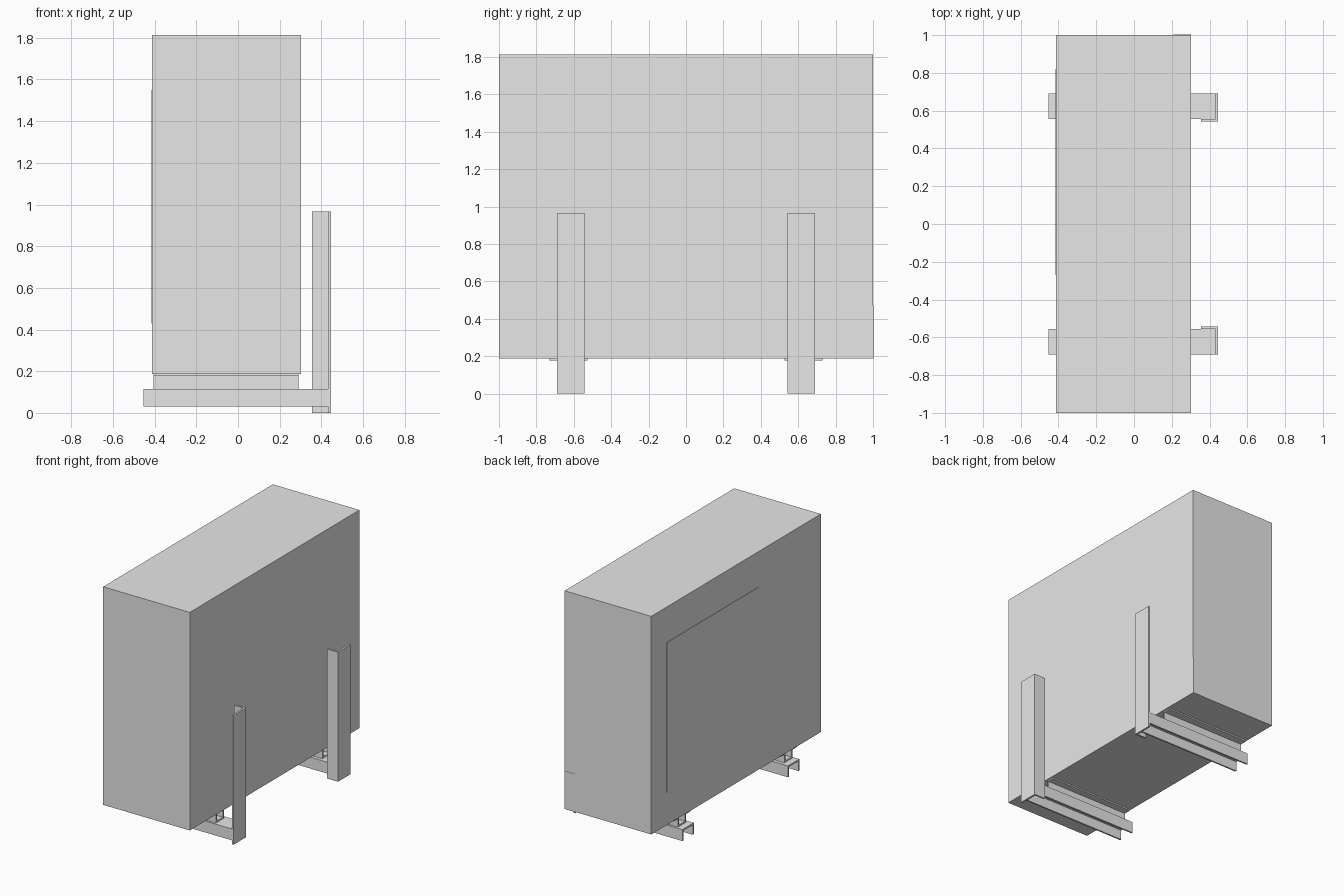
import bpy, bmesh
from mathutils import Vector

if "Cube" in bpy.data.objects:
    bpy.data.objects.remove(bpy.data.objects["Cube"])

grey = bpy.data.materials.new("plain grey")
grey.use_nodes = True
COLOUR = (0.8, 0.8, 0.8, 1)
grey.diffuse_color = COLOUR
grey.node_tree.nodes["Principled BSDF"].inputs["Base Color"].default_value = COLOUR


def extrude(name, points, direction):
    """Closed 3D outline pushed along a direction into a solid part."""
    bm = bmesh.new()
    face = bm.faces.new([bm.verts.new(p) for p in points])
    moved = bmesh.ops.extrude_face_region(bm, geom=[face])["geom"]
    bmesh.ops.translate(bm, vec=Vector(direction),
                        verts=[v for v in moved if isinstance(v, bmesh.types.BMVert)])
    bmesh.ops.recalc_face_normals(bm, faces=bm.faces)
    mesh = bpy.data.meshes.new(name)
    bm.to_mesh(mesh)
    bm.free()
    mesh.materials.append(grey)
    obj = bpy.data.objects.new(name, mesh)
    bpy.context.collection.objects.link(obj)
    return obj


def box(name, x0, x1, y0, y1, z0, z1):
    corners = [(x0, y0, z0), (x1, y0, z0), (x1, y1, z0), (x0, y1, z0)]
    return extrude(name, corners, (0, 0, z1 - z0))


def along_x(name, profile, side, x0, x1):
    return extrude(name, [(x0, side * y, z) for y, z in profile], (x1 - x0, 0, 0))


# Cabinet with its thin raised panels
BACK, FACE, BASE, TOP = -0.413, 0.302, 0.187, 1.814
box("cabinet", BACK, FACE, -1, 1, BASE, TOP)
box("side_panel", BACK - 0.003, BACK + 0.01, -0.27, 0.82, 0.43, 1.55)
box("end_cover", 0.21, FACE, 0.99, 1.002, BASE, 0.47)

T = 0.012                    # sheet thickness
OUT, IN = 0.69, 0.555        # rail edges, away from and towards the middle
RAIL_LOW, RAIL_TOP = 0.03, 0.115

# Rail: channel open downwards
rail = [(OUT, RAIL_LOW), (OUT, RAIL_TOP), (IN, RAIL_TOP), (IN, RAIL_LOW),
        (IN + T, RAIL_LOW), (IN + T, RAIL_TOP - T),
        (OUT - T, RAIL_TOP - T), (OUT - T, RAIL_LOW)]

# Foot: channel open upwards with flanges under the cabinet
A, B, LIP = 0.675, 0.58, 0.177
foot = [(0.73, LIP), (A, LIP), (A, RAIL_TOP), (B, RAIL_TOP), (B, LIP),
        (0.527, LIP), (0.527, BASE), (B + T, BASE), (B + T, RAIL_TOP + T),
        (A - T, RAIL_TOP + T), (A - T, BASE), (0.73, BASE)]

# Upright: L-shaped angle, plan outline
WALL, EDGE = 0.446, 0.542
angle = [(WALL, OUT), (WALL, EDGE), (0.355, EDGE), (0.355, IN),
         (WALL - 0.014, IN), (WALL - 0.014, OUT)]

for place, side in (("front", -1), ("rear", 1)):
    along_x(place + "_rail", rail, side, -0.453, WALL - 0.014)
    along_x(place + "_foot", foot, side, -0.405, 0.29)
    extrude(place + "_upright", [(x, side * y, 0) for x, y in angle], (0, 0, 0.966))
